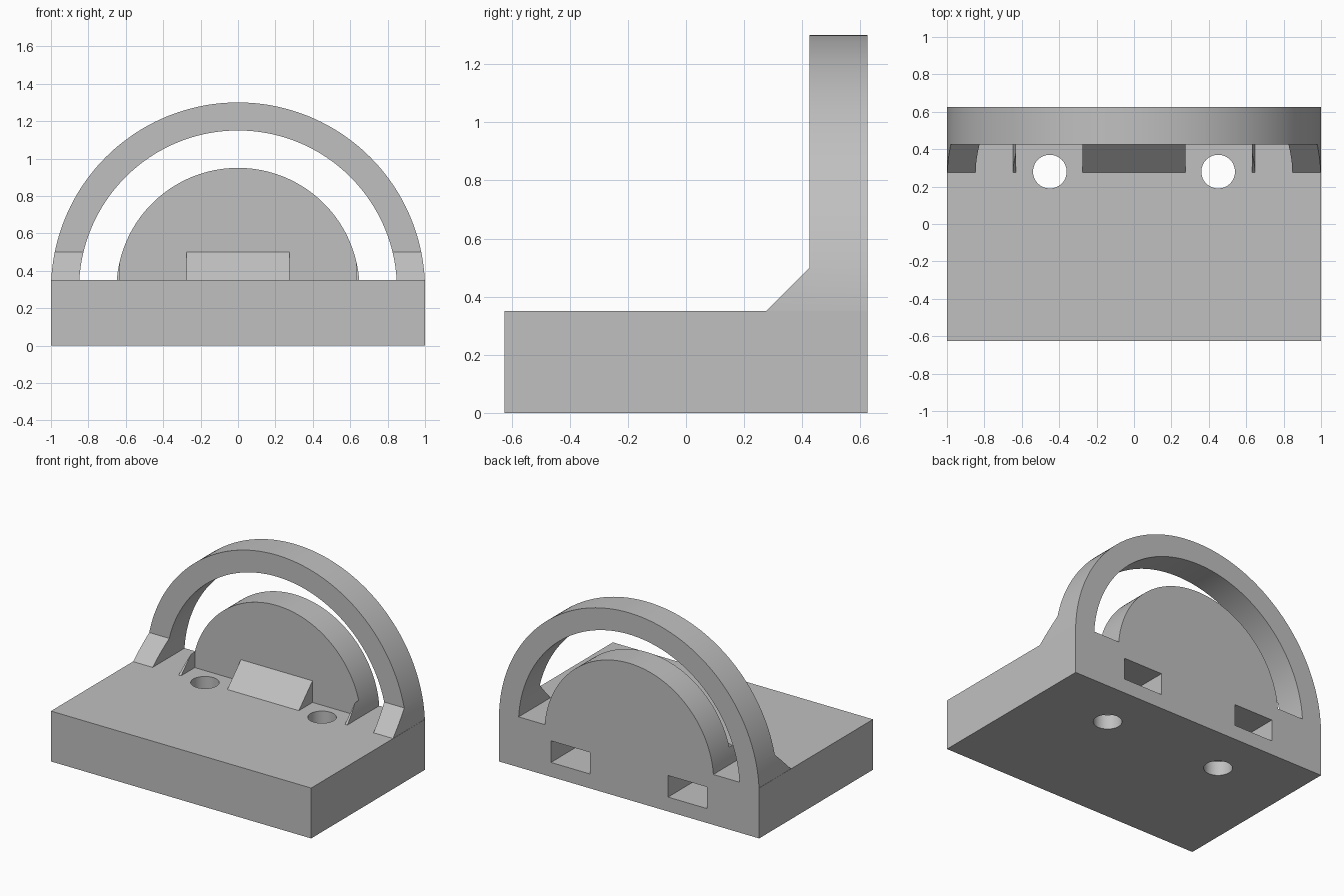
import bpy
import bmesh
from math import cos, sin, pi
from mathutils import Vector

cube = bpy.data.objects.get("Cube")
if cube:
    bpy.data.objects.remove(cube, do_unlink=True)

ARC_Z = 0.3          # height of the centre shared by all arcs
BACK = 0.625         # rear face
FACE = 0.425         # front face of the upright parts
TOP = 0.35           # top of the base slab


def prism(name, points, offset):
    """Extrude a closed outline of 3D points along the offset."""
    bm = bmesh.new()
    face = bm.faces.new([bm.verts.new(p) for p in points])
    ext = bmesh.ops.extrude_face_region(bm, geom=[face], use_keep_orig=True)
    moved = [v for v in ext["geom"] if isinstance(v, bmesh.types.BMVert)]
    bmesh.ops.translate(bm, verts=moved, vec=Vector(offset))
    bmesh.ops.recalc_face_normals(bm, faces=bm.faces)
    mesh = bpy.data.meshes.new(name)
    bm.to_mesh(mesh)
    bm.free()
    obj = bpy.data.objects.new(name, mesh)
    bpy.context.collection.objects.link(obj)
    return obj


def box(name, x0, x1, y0, y1, z0, z1):
    outline = [(x0, y0, z0), (x1, y0, z0), (x1, y1, z0), (x0, y1, z0)]
    return prism(name, outline, (0, 0, z1 - z0))


def arc(radius, y, steps=96):
    return [(radius * cos(pi * i / steps), y, ARC_Z + radius * sin(pi * i / steps))
            for i in range(steps + 1)]


def combine(target, tool, operation):
    """Apply a boolean and discard the tool."""
    tool.hide_render = True
    mod = target.modifiers.new("boolean", "BOOLEAN")
    mod.operation, mod.solver, mod.object = operation, "EXACT", tool
    bpy.context.view_layer.objects.active = target
    bpy.ops.object.modifier_apply(modifier=mod.name)
    bpy.data.objects.remove(tool, do_unlink=True)


# Upright arch and half disc, rooted inside the base
start = 0.2
depth = (0, BACK - start, 0)
outer_arch = prism("outer_arch", arc(1.0, start) + arc(0.85, start)[::-1], depth)
half_disc = prism("half_disc", arc(0.65, start), depth)

# Trim both to a vertical front with a sloped foot
for part in (outer_arch, half_disc):
    slope = [(-1.2, 0.1, 0.175), (-1.2, FACE, 0.5), (-1.2, FACE, 1.5), (-1.2, 0.1, 1.5)]
    combine(part, prism("slope_cutter", slope, (2.4, 0, 0)), "DIFFERENCE")

# Clearance for the screw heads in the disc foot
for side in (-1, 1):
    x = 0.4525 * side
    cutter = box("clearance_cutter", x - 0.1775, x + 0.1775, 0.05, FACE, 0.25, 0.7)
    combine(half_disc, cutter, "DIFFERENCE")

# Base slab joined with the uprights
bracket = box("arched_bracket", -1, 1, -BACK, BACK, 0, TOP)
combine(bracket, outer_arch, "UNION")
combine(bracket, half_disc, "UNION")

# Vertical screw holes and the nut slots opening at the back
for side in (-1, 1):
    x = 0.45 * side
    slot = box("slot_cutter", x - 0.15, x + 0.15, 0.13, 0.8, 0.1, 0.25)
    combine(bracket, slot, "DIFFERENCE")
    ring = [(x + 0.09 * cos(2 * pi * i / 48), 0.28 + 0.09 * sin(2 * pi * i / 48), -0.1)
            for i in range(48)]
    combine(bracket, prism("hole_cutter", ring, (0, 0, 0.6)), "DIFFERENCE")

# Single grey finish
grey = bpy.data.materials.new("light_grey")
grey.use_nodes = True
color = (0.53, 0.53, 0.53, 1)
grey.diffuse_color = color
grey.node_tree.nodes["Principled BSDF"].inputs["Base Color"].default_value = color
bracket.data.materials.clear()
bracket.data.materials.append(grey)
for poly in bracket.data.polygons:
    poly.material_index = 0

# Smooth arcs with crisp corners
bpy.ops.object.select_all(action="DESELECT")
bracket.select_set(True)
bpy.context.view_layer.objects.active = bracket
bpy.ops.object.shade_smooth_by_angle(angle=pi / 6)
